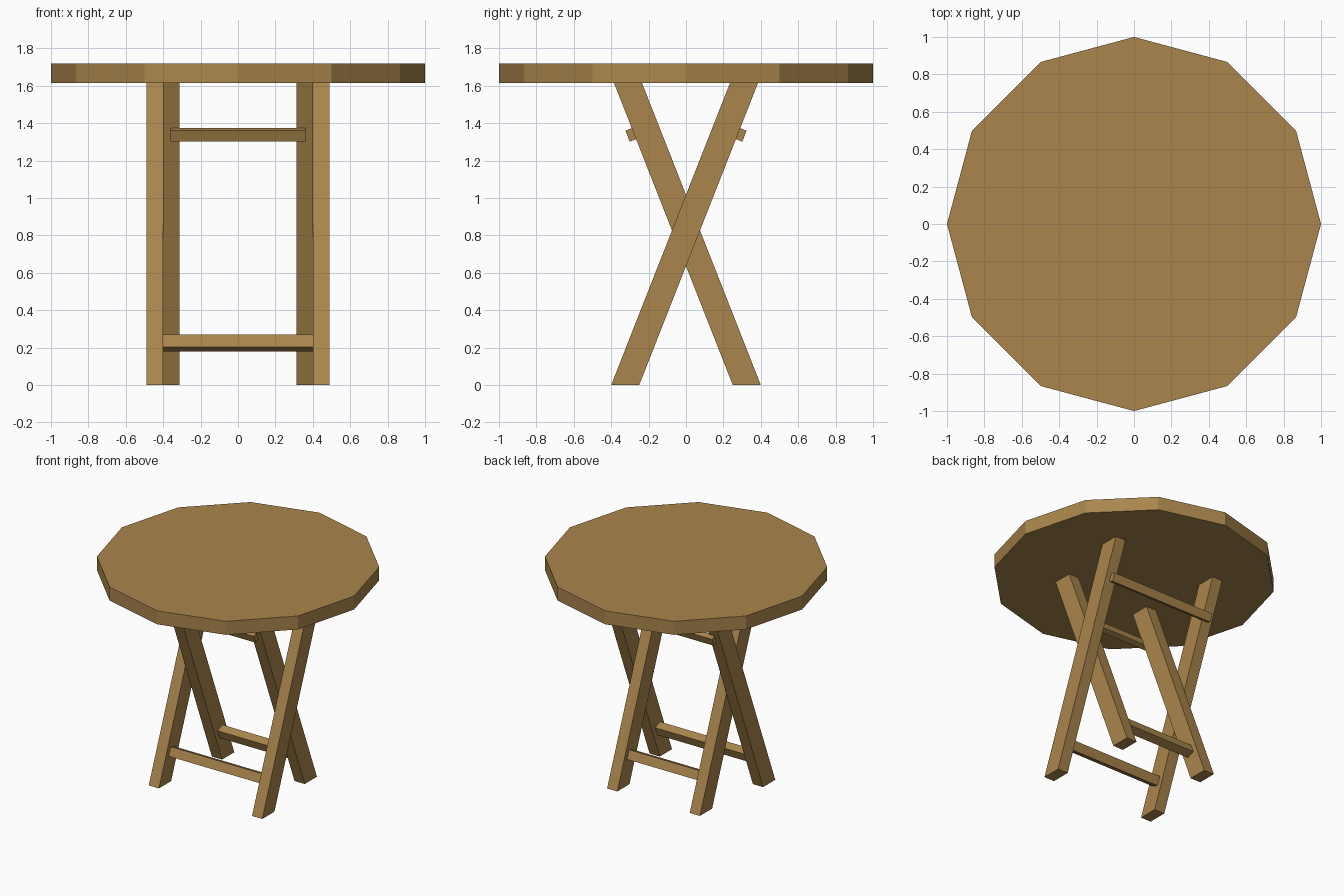
import bpy, bmesh, math
from mathutils import Matrix, Vector

if "Cube" in bpy.data.objects:
    bpy.data.objects.remove(bpy.data.objects["Cube"])

wood = bpy.data.materials.new("brown wood")
wood.diffuse_color = (0.40, 0.235, 0.072, 1)
wood.use_nodes = True
wood.node_tree.nodes["Principled BSDF"].inputs["Base Color"].default_value = wood.diffuse_color

TOP_Z, UNDER_Z = 1.72, 1.615
SLOPE = 0.635 / UNDER_Z          # leg lean: y travelled per unit of height
LEAN = math.atan(SLOPE)


def finish(name, bm):
    bmesh.ops.recalc_face_normals(bm, faces=bm.faces)
    me = bpy.data.meshes.new(name)
    bm.to_mesh(me)
    bm.free()
    me.materials.append(wood)
    ob = bpy.data.objects.new(name, me)
    bpy.context.collection.objects.link(ob)


def leg(name, x, side):
    """Leaning leg, cut level at floor and top; side=1 starts at the front."""
    bm = bmesh.new()
    bmesh.ops.create_cube(bm, size=1)
    for v in bm.verts:
        z = (v.co.z + 0.5) * UNDER_Z
        y = side * (-0.325 + SLOPE * z) + v.co.y * 0.15
        v.co = Vector((x + v.co.x * 0.088, y, z))
    finish(name, bm)


def bar(name, half, y, z, thick, height, side):
    """Cross bar turned to follow the lean of its legs."""
    bm = bmesh.new()
    m = (Matrix.Translation((0, y, z)) @ Matrix.Rotation(-side * LEAN, 4, 'X')
         @ Matrix.Diagonal((2 * half, thick, height, 1)))
    bmesh.ops.create_cube(bm, size=1, matrix=m)
    finish(name, bm)


# twelve-sided table top
bm = bmesh.new()
ring = [bm.verts.new((math.cos(i * math.pi / 6), math.sin(i * math.pi / 6), UNDER_Z))
        for i in range(12)]
face = bm.faces.new(ring)
ext = bmesh.ops.extrude_face_region(bm, geom=[face], use_keep_orig=True)
for v in ext["geom"]:
    if isinstance(v, bmesh.types.BMVert):
        v.co.z = TOP_Z
finish("table_top", bm)

# crossed legs: outer pair starts at the front, inner pair at the back
for label, s in (("left", -1), ("right", 1)):
    leg("outer_leg_" + label, s * 0.445, 1)
    leg("inner_leg_" + label, s * 0.356, -1)

# lower bars between the legs
bar("front_lower_bar", 0.402, -0.237, 0.225, 0.065, 0.07, 1)
bar("back_lower_bar", 0.314, 0.237, 0.225, 0.065, 0.07, -1)
# upper bars fixed on the outside of the legs
bar("front_upper_bar", 0.361, -0.293, 1.338, 0.042, 0.063, -1)
bar("back_upper_bar", 0.45, 0.293, 1.338, 0.042, 0.063, 1)
